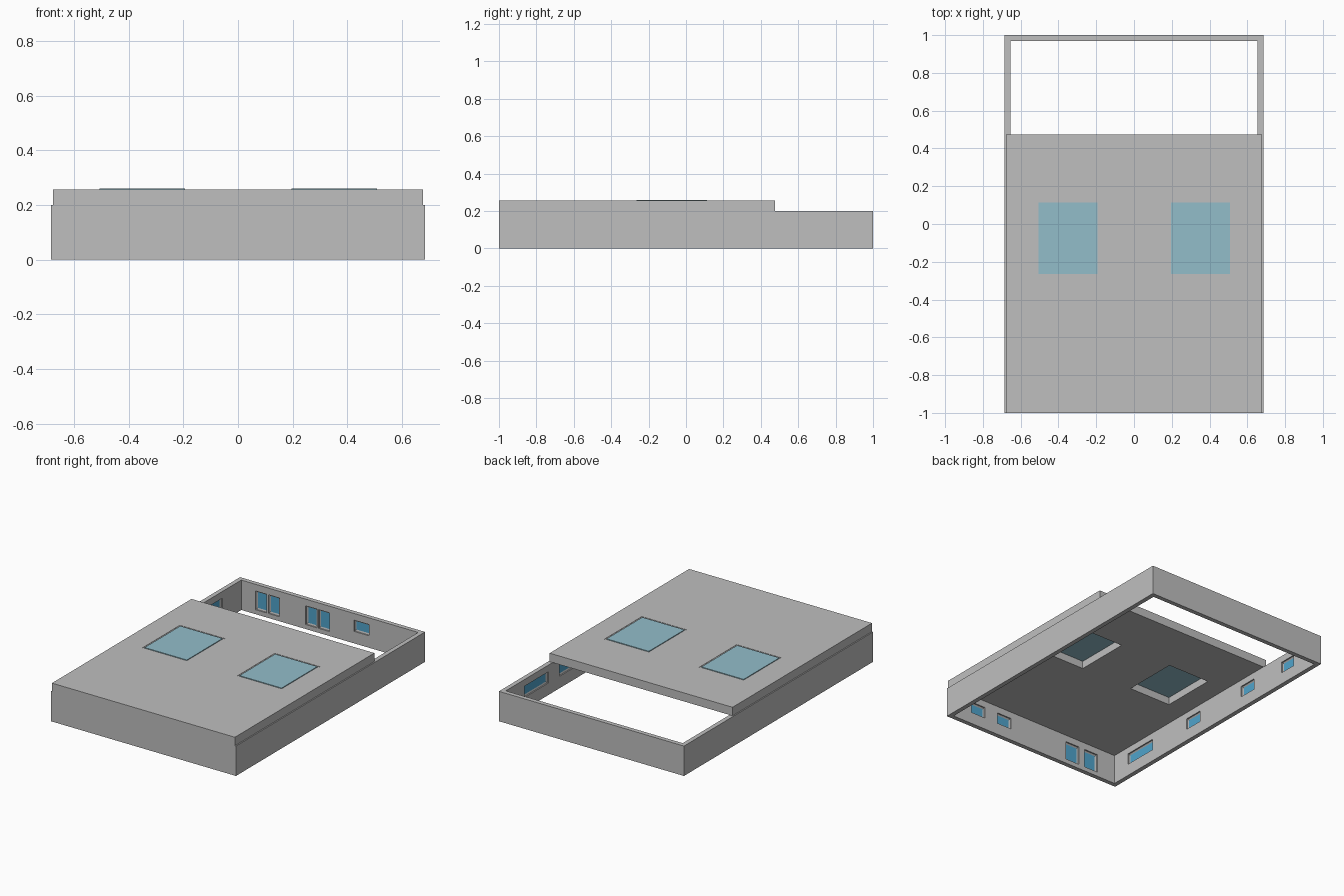
import bpy, bmesh
from math import pi
from mathutils import Matrix, Vector

cube = bpy.data.objects.get("Cube")
if cube:
    bpy.data.objects.remove(cube, do_unlink=True)


def material(name, rgb):
    mat = bpy.data.materials.new(name)
    mat.use_nodes = True
    color = (*rgb, 1)
    mat.diffuse_color = color
    mat.node_tree.nodes["Principled BSDF"].inputs["Base Color"].default_value = color
    return mat


GREY = material("concrete grey", (0.52, 0.52, 0.52))
FRAME = material("frame grey", (0.40, 0.40, 0.40))
PALE_GLASS = material("pale skylight glass", (0.29, 0.51, 0.59))
BLUE_GLASS = material("blue window glass", (0.08, 0.37, 0.60))


def add_box(bm, lo, hi, turn=Matrix()):
    lo, hi = Vector(lo), Vector(hi)
    size = Matrix.Diagonal((*(hi - lo), 1))
    m = turn @ Matrix.Translation((lo + hi) / 2) @ size
    return bmesh.ops.create_cube(bm, size=1, matrix=m)["verts"]


def finish(name, bm, *mats):
    mesh = bpy.data.meshes.new(name)
    bm.to_mesh(mesh)
    bm.free()
    for mat in mats:
        mesh.materials.append(mat)
    obj = bpy.data.objects.new(name, mesh)
    bpy.context.collection.objects.link(obj)
    return obj


def box(name, lo, hi, mat):
    bm = bmesh.new()
    add_box(bm, lo, hi)
    return finish(name, bm, mat)


def cut(obj, cutter):
    cutter.hide_render = True
    mod = obj.modifiers.new("cut", "BOOLEAN")
    mod.operation, mod.solver, mod.object = "DIFFERENCE", "EXACT", cutter
    bpy.context.view_layer.objects.active = obj
    bpy.ops.object.modifier_apply(modifier=mod.name)
    bpy.data.objects.remove(cutter, do_unlink=True)


W, L, H, T = 0.685, 1.0, 0.20, 0.03
SMALL, TALL = 0.08, 0.03          # sill heights
HEAD = 0.155                      # window head height

# Walls: name, turn angle, distance of the inner face, sign along the wall,
# and windows as (start, end, sill)
walls_data = [
    ("front", 0, L - T, 1, [(-0.515, -0.41, TALL), (-0.365, -0.26, TALL),
                            (0.187, 0.30, SMALL), (0.40, 0.51, SMALL)]),
    ("back", pi, L - T, -1, [(-0.55, -0.468, TALL), (-0.455, -0.373, TALL),
                             (-0.178, -0.096, TALL), (-0.083, 0, TALL),
                             (0.18, 0.29, SMALL)]),
    ("left", pi / 2, W - T, 1, [(-0.83, -0.67, SMALL), (-0.32, -0.08, SMALL),
                                (0.14, 0.40, SMALL), (0.52, 0.77, SMALL)]),
    ("right", -pi / 2, W - T, -1, [(-0.84, -0.60, SMALL), (-0.27, -0.14, SMALL),
                                   (0.26, 0.385, SMALL), (0.65, 0.77, SMALL)]),
]

walls = box("outer_walls", (-W, -L, 0), (W, L, H), GREY)
cut(walls, box("room_cutter", (T - W, T - L, -0.1), (W - T, L - T, 0.3), GREY))

# Niches on the inner faces, each holding a framed window
niches = bmesh.new()
for side, angle, dist, sign, windows in walls_data:
    turn = Matrix.Rotation(angle, 4, "Z")
    for i, (a, b, sill) in enumerate(windows):
        u0, u1 = sorted((a * sign, b * sign))
        add_box(niches, (u0, -dist - 0.02, sill), (u1, -dist + 0.02, HEAD), turn)
        bm = bmesh.new()
        add_box(bm, (u0, -dist - 0.02, sill), (u1, -dist - 0.008, HEAD))
        bm.normal_update()
        pane = max(bm.faces, key=lambda f: f.normal.y)
        bmesh.ops.inset_region(bm, faces=[pane], thickness=0.01, use_even_offset=True)
        bmesh.ops.translate(bm, verts=pane.verts, vec=(0, -0.005, 0))
        pane.material_index = 1
        bm.transform(turn)
        finish(f"{side}_window_{i + 1}", bm, FRAME, BLUE_GLASS)
cut(walls, finish("niche_cutter", niches, GREY))

# Flat roof over the front three quarters, pierced by two skylights
ROOF_TOP = 0.257
roof = box("roof_slab", (-0.677, -L, H), (0.677, 0.475, ROOF_TOP), GREY)
for side, x in (("right", -0.35), ("left", 0.352)):
    hx, y0, y1, rim = 0.168, -0.276, 0.125, 0.012
    cut(roof, box("skylight_cutter", (x - hx, y0, 0.1), (x + hx, y1, 0.3), GREY))
    frame = box(f"{side}_skylight_frame", (x - hx, y0, H),
                (x + hx, y1, ROOF_TOP - 0.002), GREY)
    lo, hi = (x - hx + rim, y0 + rim), (x + hx - rim, y1 - rim)
    cut(frame, box("light_well_cutter", (*lo, 0.1), (*hi, 0.3), GREY))
    box(f"{side}_skylight_glass", (*lo, ROOF_TOP - 0.006), (*hi, 0.26), PALE_GLASS)
